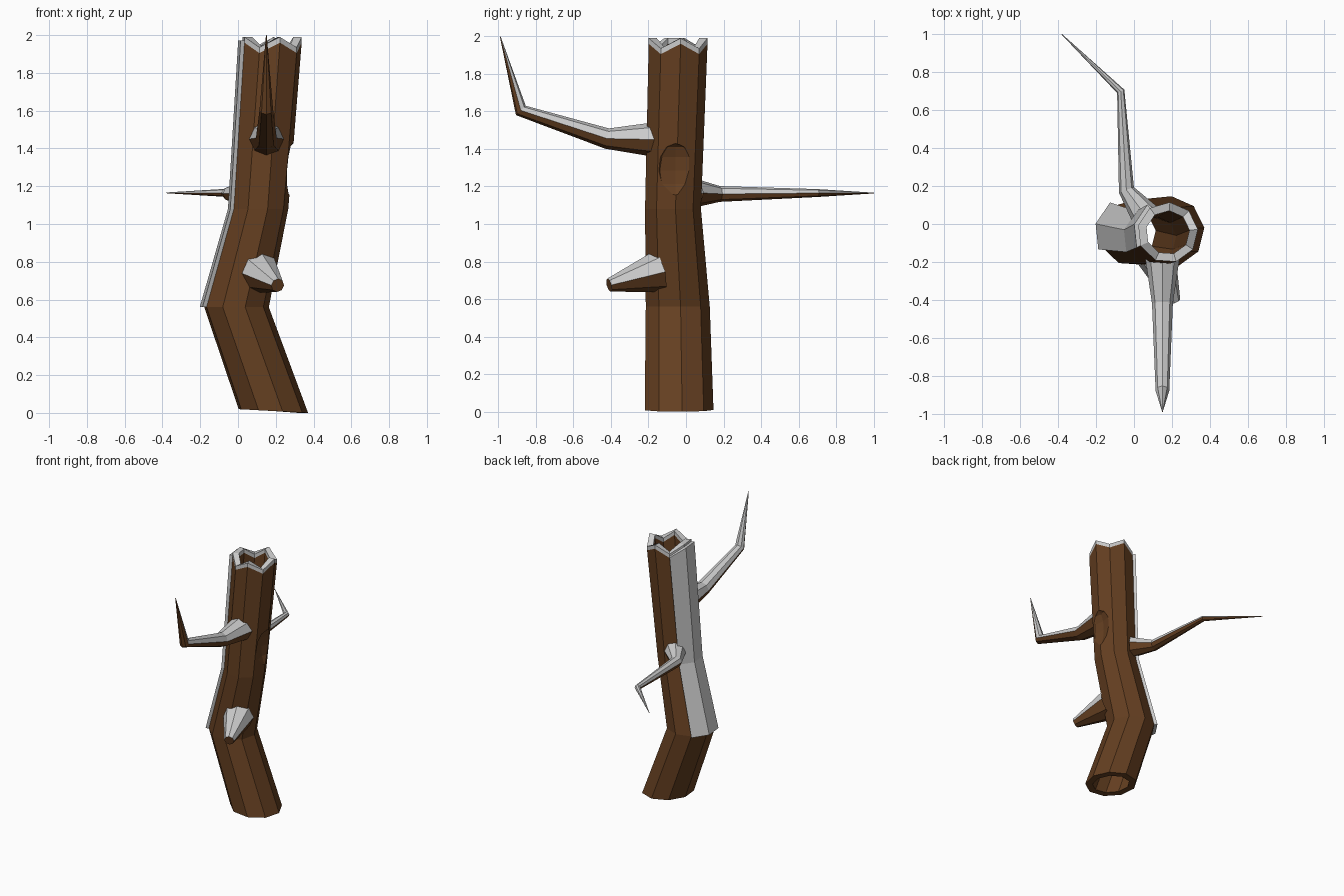
import bpy, math
from mathutils import Vector

if "Cube" in bpy.data.objects:
    bpy.data.objects.remove(bpy.data.objects["Cube"])

bark = bpy.data.materials.new("bark")
bark.diffuse_color = (0.13, 0.05, 0.015, 1)
bark.use_nodes = True
bark.node_tree.nodes["Principled BSDF"].inputs["Base Color"].default_value = bark.diffuse_color
N = 9
ANG = [math.radians(6 + 40 * k) for k in range(N)]
PEAK = [1, 0, 1, 0, 1, 1, 0, 1, 0]          # jagged rim: high or low corner
# trunk path: x, y, z, outer radius
PATH = [(.185, -.04, .01, .187), (-.01, -.047, .56, .174),
        (.115, -.072, 1.08, .152), (.178, -.045, 1.905, .16)]


def add(name, verts, faces, mat=None):
    me = bpy.data.meshes.new(name)
    me.from_pydata(verts, [], faces)
    me.validate()
    ob = bpy.data.objects.new(name, me)
    bpy.context.collection.objects.link(ob)
    if mat:
        me.materials.append(mat)
    return ob


def bridge(rings, n, close=False):
    """Quad faces between consecutive rings of n points."""
    last = rings if close else rings - 1
    return [(a * n + k, a * n + (k + 1) % n,
             (a + 1) % rings * n + (k + 1) % n, (a + 1) % rings * n + k)
            for a in range(last) for k in range(n)]


def trunk_ring(i, scale=1.0, lift=0.0):
    x, y, z, r = PATH[i]
    pts = []
    for k, a in enumerate(ANG):
        dz = lift
        if i == 3:
            dz += .055 * PEAK[k]
        if i == 0:
            dz -= .01 * math.cos(a)
        pts.append((x + r * scale * math.cos(a), y + r * scale * math.sin(a), z + dz))
    return pts


# hollow trunk
verts = []
for i in range(4):
    verts += trunk_ring(i)
for i in reversed(range(4)):
    verts += trunk_ring(i, .72)
trunk = add("trunk", verts, bridge(8, N, True), bark)

# knot hole scooped out of the right side
bpy.ops.mesh.primitive_uv_sphere_add(segments=8, ring_count=6, location=(.29, -.055, 1.285))
cutter = bpy.context.object
cutter.name = "knot_cutter"
cutter.scale = (.05, .12, .145)
cutter.data.materials.append(bark)
cutter.hide_render = True
bpy.context.view_layer.objects.active = trunk
mod = trunk.modifiers.new("knot", "BOOLEAN")
mod.operation = "DIFFERENCE"
mod.solver = "EXACT"
mod.object = cutter
bpy.ops.object.modifier_apply(modifier="knot")
bpy.data.objects.remove(cutter)

# pale rim on the broken top
verts = trunk_ring(3) + trunk_ring(3, 1, .03) + trunk_ring(3, .72, .03) + trunk_ring(3, .72)
add("top_rim", verts, bridge(4, N))

# pale layer on the left side, over two trunk faces
verts = []
for i in (1, 2, 3):
    lift = .012 if i == 3 else 0
    inner, outer = trunk_ring(i, .98, lift), trunk_ring(i, 1.14, lift)
    verts += [outer[k] for k in (3, 4, 5)] + [inner[k] for k in (5, 4, 3)]
add("side_layer", verts, bridge(3, 6) +
    [(0, 5, 4, 1), (1, 4, 3, 2), (12, 13, 16, 17), (13, 14, 15, 16)])


# tapering eight-sided branches: bark below, pale layer above
def branch(name, path):
    pts = [Vector(p[:3]) for p in path]
    verts = []
    for i, p in enumerate(pts):
        d = Vector()
        if i > 0:
            d += (p - pts[i - 1]).normalized()
        if i < len(pts) - 1:
            d += (pts[i + 1] - p).normalized()
        d.normalize()
        side = d.cross(Vector((0, 0, 1))).normalized()
        up = side.cross(d)
        for k in range(8):
            a = k * math.pi / 4
            verts.append(p + path[i][3] * (side * math.cos(a) + up * math.sin(a)))
    faces = bridge(len(pts), 8)
    end = tuple(range(len(verts) - 8, len(verts)))
    add(name + "_wood", verts, [f for f in faces if f[0] % 8 >= 4] + [end], bark)
    add(name + "_top_layer", verts, [f for f in faces if f[0] % 8 < 4])


branch("front_branch", [(.15, -.17, 1.45, .092), (.15, -.42, 1.455, .055),
                        (.15, -.88, 1.605, .036), (.15, -.99, 2.0, .002)])
branch("back_branch", [(.06, .045, 1.165, .078), (-.04, .18, 1.16, .042),
                       (-.07, .70, 1.165, .021), (-.38, 1.0, 1.165, .002)])
branch("front_stub", [(.11, -.15, .745, .112), (.21, -.41, .675, .036)])
